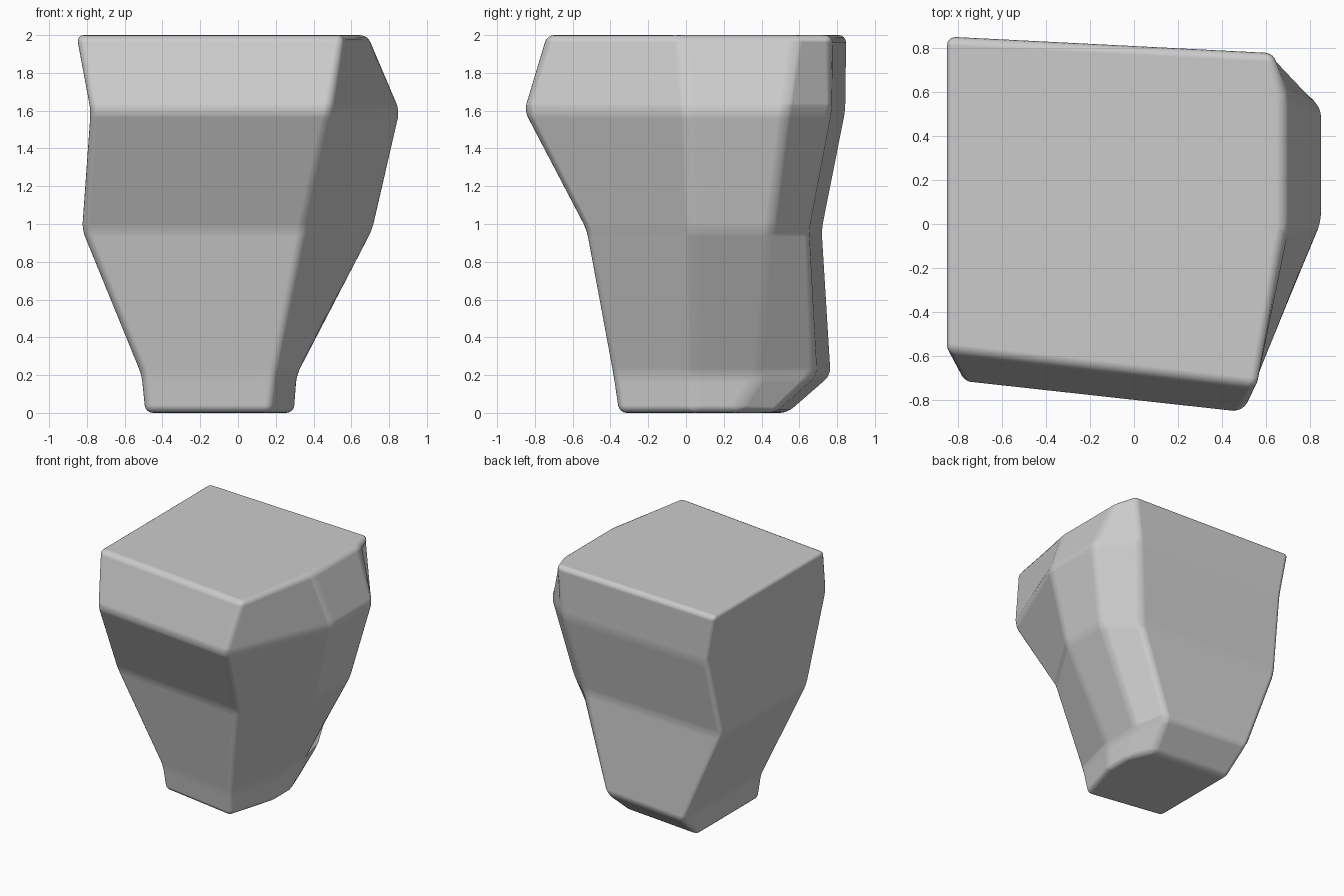
import bpy, bmesh

if "Cube" in bpy.data.objects:
    bpy.data.objects.remove(bpy.data.objects["Cube"])

# Cross-sections from bottom to top: front left, front right,
# right middle, right rear, back right, back left
sections = [
    (0.00, [(-0.49, -0.25), (0.175, -0.36), (0.295, 0.04), (0.295, 0.26), (0.20, 0.47), (-0.49, 0.54)]),
    (0.20, [(-0.51, -0.27), (0.20, -0.39), (0.31, 0.05), (0.31, 0.39), (0.25, 0.69), (-0.51, 0.77)]),
    (0.97, [(-0.825, -0.41), (0.35, -0.53), (0.71, 0.03), (0.71, 0.45), (0.47, 0.65), (-0.825, 0.72)]),
    (1.60, [(-0.78, -0.72), (0.49, -0.86), (0.855, 0.01), (0.855, 0.53), (0.59, 0.77), (-0.78, 0.845)]),
    (2.00, [(-0.855, -0.58), (0.56, -0.74), (0.685, -0.02), (0.685, 0.58), (0.64, 0.775), (-0.855, 0.85)]),
]

# Faceted body lofted through the sections
bm = bmesh.new()
rings = [[bm.verts.new((x, y, z)) for x, y in pts] for z, pts in sections]
for lower, upper in zip(rings, rings[1:]):
    n = len(lower)
    for i in range(n):
        j = (i + 1) % n
        bm.faces.new((lower[i], lower[j], upper[j], upper[i]))
bm.faces.new(rings[0][::-1])
bm.faces.new(rings[-1])
bmesh.ops.recalc_face_normals(bm, faces=bm.faces)
mesh = bpy.data.meshes.new("faceted_block")
bm.to_mesh(mesh)
bm.free()
block = bpy.data.objects.new("faceted_block", mesh)
bpy.context.collection.objects.link(block)
for p in mesh.polygons:
    p.use_smooth = True

# Softly rounded edges
bevel = block.modifiers.new("soft_edges", "BEVEL")
bevel.width = 0.04
bevel.segments = 4
bevel.limit_method = 'NONE'
bevel.harden_normals = True
